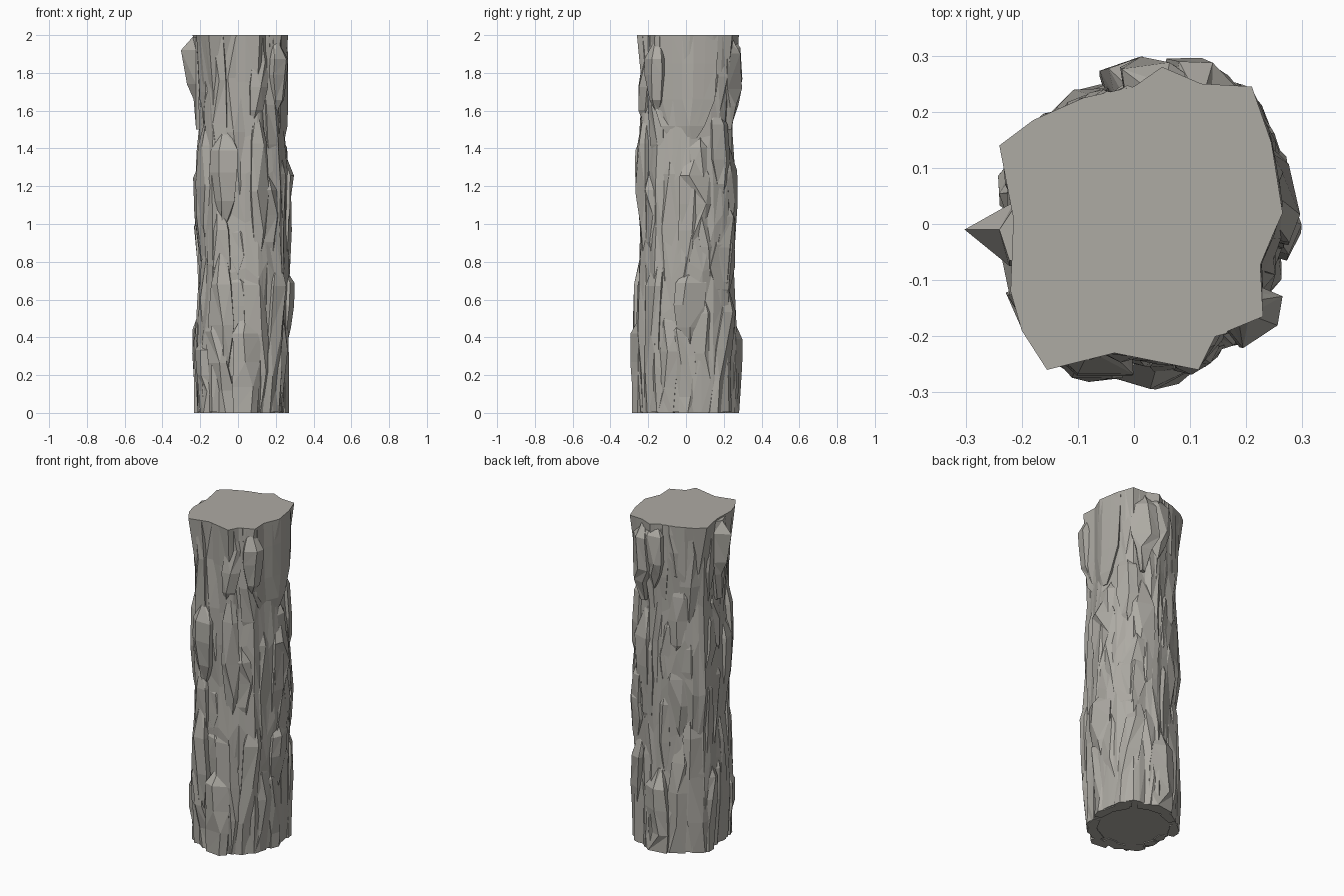
import bpy, bmesh, math, random
from mathutils import Vector

random.seed(5)
if "Cube" in bpy.data.objects:
    bpy.data.objects.remove(bpy.data.objects["Cube"], do_unlink=True)

HEIGHT = 2.0

stone = bpy.data.materials.new("warm_grey")
stone.use_nodes = True
GREY = (0.42, 0.405, 0.37, 1)
stone.diffuse_color = GREY
stone.node_tree.nodes["Principled BSDF"].inputs["Base Color"].default_value = GREY

# Outline of the flat top, anticlockwise from the right
OUTLINE = [Vector(p) for p in [
    (0.265, 0.02), (0.245, 0.145), (0.21, 0.245), (0.12, 0.25), (0.05, 0.28),
    (0.0, 0.245), (-0.09, 0.225), (-0.18, 0.185), (-0.24, 0.14), (-0.215, 0.01),
    (-0.22, -0.12), (-0.2, -0.19), (-0.155, -0.26), (-0.035, -0.23),
    (0.115, -0.26), (0.145, -0.2), (0.23, -0.165), (0.225, -0.07)]]

# Swelling and waisting of each side, every quarter unit upwards
SWELL = [  # left, back, right, front
    (0.98, 1.00, 1.03, 1.07, 1.06, 1.03, 0.94, 0.96, 0.98),
    (1.04, 1.06, 0.98, 0.99, 1.01, 0.98, 0.95, 1.02, 1.00),
    (1.00, 1.06, 1.02, 0.92, 1.06, 1.05, 0.92, 0.98, 1.00),
    (1.01, 1.08, 1.03, 1.02, 0.93, 1.01, 0.99, 0.99, 0.99)]


def outline_radius(angle):
    """Distance from the axis to the outline in a given direction."""
    ray = Vector((math.cos(angle), math.sin(angle)))
    for a, b in zip(OUTLINE, OUTLINE[1:] + OUTLINE[:1]):
        d = b - a
        den = ray.x * d.y - ray.y * d.x
        if abs(den) < 1e-6:
            continue
        t = (a.x * d.y - a.y * d.x) / den
        s = (a.x * ray.y - a.y * ray.x) / den
        if t > 0 and -0.001 <= s <= 1.001:
            return t
    return 0.24


def trunk_radius(angle, z):
    """Softened outline below the top, swelling and waisting with height."""
    side = (angle / (math.pi / 2)) % 4
    i, f = int(side) % 4, side % 1
    level = min(max(z, 0) / 0.25, 7.999)
    k, g = int(level), level % 1
    swell = [SWELL[s][k] * (1 - g) + SWELL[s][k + 1] * g for s in (i, (i + 1) % 4)]
    base = 0.6 * outline_radius(angle) + 0.104 + 0.014 * math.cos(angle)
    return base * (swell[0] * (1 - f) + swell[1] * f)


def loft(name, rings):
    """Skin closed rings of points with flat triangles and cap both ends."""
    bm = bmesh.new()
    rows = [[bm.verts.new(p) for p in ring] for ring in rings]
    n = len(rows[0])
    for low, high in zip(rows, rows[1:]):
        for i in range(n):
            j = (i + 1) % n
            if random.random() < 0.5:
                bm.faces.new((low[i], low[j], high[j]))
                bm.faces.new((low[i], high[j], high[i]))
            else:
                bm.faces.new((low[i], low[j], high[i]))
                bm.faces.new((low[j], high[j], high[i]))
    bm.faces.new(rows[0][::-1])
    bm.faces.new(rows[-1])
    bmesh.ops.recalc_face_normals(bm, faces=bm.faces)
    mesh = bpy.data.meshes.new(name)
    bm.to_mesh(mesh)
    bm.free()
    mesh.materials.append(stone)
    obj = bpy.data.objects.new(name, mesh)
    bpy.context.collection.objects.link(obj)


def polar(angle, radius, z):
    return (radius * math.cos(angle), radius * math.sin(angle), z)


# Width and reach along a plate: pointed at both free ends
TAPER = [(0, 0.2, 0.85), (0.22, 0.75, 0.96), (0.5, 1.05, 1.0),
         (0.78, 0.95, 1.0), (1, 0.3, 0.85)]


def slab(name, angle, z0, z1, half, reach_at, lean=0.0):
    """Long faceted plate, kept square where it meets the top or bottom."""
    rings = []
    for t, wide, reach in TAPER:
        z = z0 + (z1 - z0) * t
        if (t < 0.5 and z0 < 0.001) or (t > 0.5 and z1 == HEIGHT):
            wide, reach = 1.0, 0.98
        c = angle + lean * (t - 0.5) + random.uniform(-0.03, 0.03)
        w = half * wide * random.uniform(0.85, 1.15)
        p = reach_at(c, z) * reach * random.uniform(0.98, 1.01)
        if t == 1 and z1 == HEIGHT:
            p = min(p, outline_radius(c) * 1.01)
        ridge = random.uniform(-0.5, 0.5)
        # inner corners, steep flanks, then an uneven front ridge
        section = [(-0.95, 0.78), (0.95, 0.78), (1, 0.94), (ridge, 1.0), (-1, 0.94)]
        if t not in (0, 1):
            z += random.uniform(-0.03, 0.03)
        rings.append([polar(c + u * w / 0.26, p * k, z) for u, k in section])
    loft(name, rings)


# Core: exact outline on top, slightly sunken and rough lower down
core = []
for z in (0.005, 0.25, 0.5, 0.75, 1.0, 1.25, 1.5, 1.75, HEIGHT):
    ring = []
    for a, b in zip(OUTLINE, OUTLINE[1:] + OUTLINE[:1]):
        for point in (a, (a + b) / 2):
            angle = math.atan2(point.y, point.x)
            edge = z in (0.005, HEIGHT)
            r = point.length
            if z < HEIGHT:
                r = trunk_radius(angle, z) * random.uniform(0.92, 0.98)
            ring.append(polar(angle, r, z if edge else z + random.uniform(-0.06, 0.06)))
    core.append(ring)
loft("trunk_core", core)

# Staggered columns of bark plates all the way round
COLUMNS = 16
for col in range(COLUMNS):
    base = math.tau * col / COLUMNS
    # columns on the left side stop beneath the broad plate
    limit = 1.5 if math.cos(base + 0.08) > 0.8 else HEIGHT
    z, part = 0.0, 0
    while z < limit:
        top = z + random.uniform(0.4, 0.9)
        if top > limit - 0.3:
            top = limit
        thick = random.uniform(0.985, 1.045)
        slab(f"bark_plate_{col}_{part}", base + random.uniform(-0.07, 0.07), z, top,
             random.uniform(0.045, 0.07),
             lambda a, h: trunk_radius(a, h) * thick,
             random.uniform(-0.3, 0.3))
        z = top - random.uniform(0.06, 0.16) if top < limit else limit
        part += 1

# Prominent plates: direction in degrees, bottom, top, half width, reach
for name, deg, z0, z1, half, peak in [
        ("left_middle_plate", 10, 0.78, 1.38, 0.08, 0.298),
        ("left_low_knob", 5, 0.34, 0.76, 0.08, 0.298),
        ("left_front_top_plate", -38, 1.6, 1.98, 0.05, 0.312),
        ("back_top_plate", 80, 1.6, 1.99, 0.07, 0.3),
        ("back_left_top_plate", 62, 1.5, 1.98, 0.06, 0.325),
        ("back_middle_plate", 58, 0.8, 1.45, 0.09, 0.3),
        ("back_low_plate", 85, 0.0, 0.5, 0.07, 0.297),
        ("back_left_knob", 45, 0.56, 1.0, 0.07, 0.315),
        ("front_low_plate", 279, 0.0, 0.5, 0.07, 0.3),
        ("front_middle_plate", 252, 1.0, 1.5, 0.07, 0.287),
        ("front_right_plate", 250, 0.1, 0.88, 0.06, 0.295)]:
    slab(name, math.radians(deg), z0, z1, half, lambda a, h: peak)

# Wedge-shaped knob leaning out at the top of the right side
wedge = []
for z, reach, half in ((1.5, 0.205, 0.02), (1.66, 0.235, 0.045), (1.74, 0.27, 0.055),
                       (1.92, 0.302, 0.06), (1.99, 0.24, 0.05)):
    wedge.append([(-0.16, half - 0.02, z), (-0.213, half - 0.02, z),
                  (-reach, -0.01, z), (-0.222, -half - 0.015, z),
                  (-0.16, -half - 0.015, z)])
loft("right_top_knob", wedge)

# Broad smooth plate high on the left side, tapering to its lower edge
broad = []
for z, spread, grow in ((1.45, 0.3, 0.94), (1.52, 0.46, 0.99), (1.66, 0.64, 1.01),
                        (1.85, 0.68, 1.01), (HEIGHT, 0.7, 1.0)):
    front = []
    for k in range(7):
        angle = -0.08 + spread * (k / 3 - 1)
        front.append(polar(angle, outline_radius(angle) * grow, z))
    inner = [polar(-0.08 + s * spread, 0.19, z) for s in (0.9, -0.9)]
    broad.append(front + inner)
loft("left_top_broad_plate", broad)
